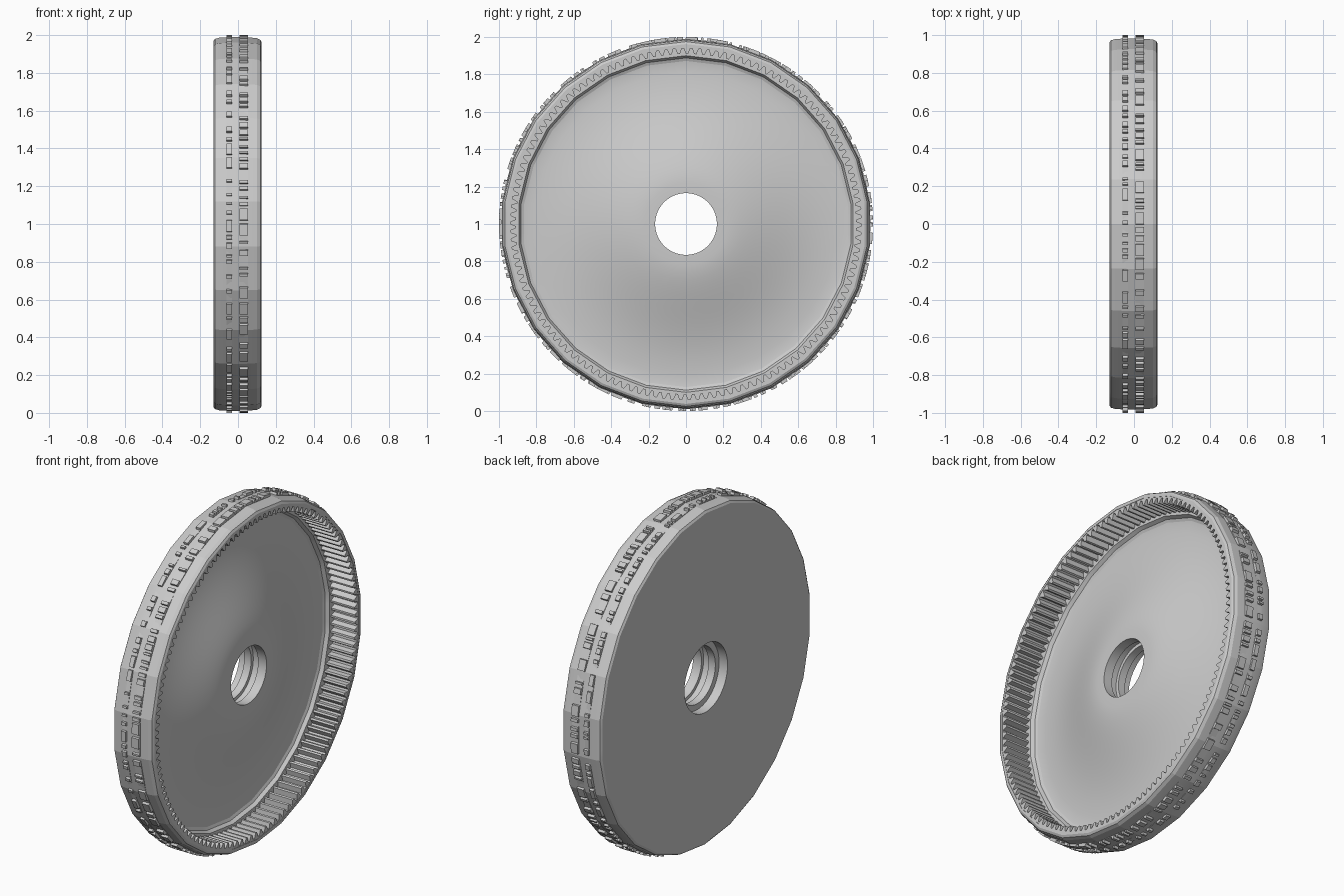
import bpy, bmesh, math, random

random.seed(4)
SIDES = 26
TAU = 2 * math.pi

cube = bpy.data.objects.get("Cube")
if cube:
    bpy.data.objects.remove(cube)

grey = bpy.data.materials.new("light_grey")
grey.use_nodes = True
colour = (0.6, 0.6, 0.6, 1)
grey.diffuse_color = colour
grey.node_tree.nodes["Principled BSDF"].inputs["Base Color"].default_value = colour


def spin(name, profile, angles, radius, smooth):
    """Sweep a closed (x, r) profile about the x axis."""
    bm = bmesh.new()
    rings = []
    for i, a in enumerate(angles):
        ring = []
        for x, r in profile:
            rr = radius(r, i, a)
            ring.append(bm.verts.new((x, rr * math.sin(a), 1 + rr * math.cos(a))))
        rings.append(ring)
    n = len(profile)
    for i, ring in enumerate(rings):
        after = rings[(i + 1) % len(rings)]
        for j in range(n):
            k = (j + 1) % n
            bm.faces.new((ring[j], ring[k], after[k], after[j]))
    bmesh.ops.recalc_face_normals(bm, faces=bm.faces)
    mesh = bpy.data.meshes.new(name)
    bm.to_mesh(mesh)
    bm.free()
    mesh.materials.append(grey)
    obj = bpy.data.objects.new(name, mesh)
    bpy.context.collection.objects.link(obj)
    if smooth:
        bpy.ops.object.select_all(action='DESELECT')
        obj.select_set(True)
        bpy.context.view_layer.objects.active = obj
        bpy.ops.object.shade_smooth_by_angle(angle=math.radians(12))
    return obj


def faceted(r, i, a):
    """Outer rings are many-sided polygons; inner ones stay round."""
    if r < 0.8:
        return r
    step = TAU / SIDES
    return r * math.cos(step / 2) / math.cos(a % step - step / 2)


# Wheel body: stepped bore, bell-shaped dish, recess and crowned rim
bore = [(-0.13, 0.2), (-0.075, 0.2), (-0.075, 0.165), (-0.03, 0.165),
        (-0.03, 0.185), (0.015, 0.185), (0.015, 0.165), (0.07, 0.165)]
dish = []
for i in range(17):
    t = i / 16
    dish.append((-0.06 + 0.065 * (1 + math.cos(math.pi * t ** 0.8)), 0.22 + 0.63 * t))
fillet = [(-0.057, 0.872), (-0.05, 0.888), (-0.03, 0.9), (-0.03, 0.95)]
rim = [(0.125, 0.95), (0.125, 0.962), (0.118, 0.975), (0.1, 0.984), (0.03, 0.99),
       (-0.04, 0.99), (-0.1, 0.986), (-0.122, 0.98), (-0.13, 0.968)]
segments = SIDES * 4
spin("wheel_body", bore + dish + fillet + rim,
     [TAU * i / segments for i in range(segments)], faceted, True)

# Internal gear teeth
count = SIDES * 5 * 4
tips = (0.909, 0.909, 0.938, 0.938)
spin("inner_teeth", [(-0.035, 0.9), (0.123, 0.9), (0.123, 0.955), (-0.035, 0.955)],
     [TAU * i / count for i in range(count)],
     lambda r, i, a: tips[i % 4] if r < 0.95 else r, False)


# Narrow tread bands with uneven raised bars
def tread(name, x0, x1):
    angles, heights = [], []
    a, high = 0.0, True
    while a < TAU - 0.01:
        end = min(a + random.choice((0.012, 0.018, 0.03, 0.06)), TAU - 0.004)
        angles.extend((a, end))
        heights.extend([1.0 if high else 0.986] * 2)
        a, high = end + 0.002, not high
    spin(name, [(x0, 0.95), (x1, 0.95), (x1, 1), (x0, 1)], angles,
         lambda r, i, a: heights[i] if r > 0.96 else r, False)


tread("tread_band_right", -0.06, -0.033)
tread("tread_band_left", 0.008, 0.052)
